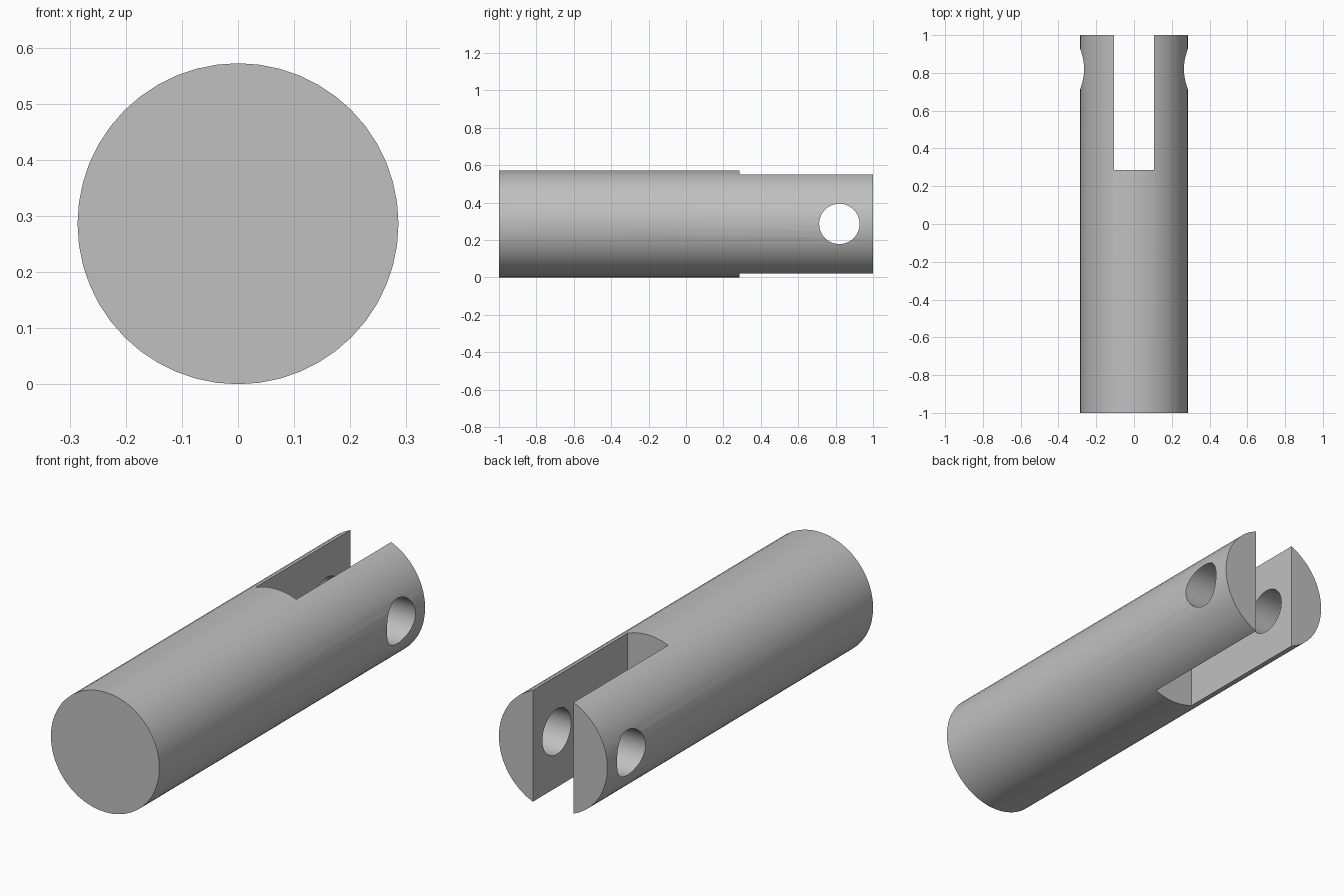
import bpy
from math import pi

cube = bpy.data.objects.get("Cube")
if cube:
    bpy.data.objects.remove(cube, do_unlink=True)

R = 0.286           # pin radius, also the height of its axis
SLOT_W = 0.214      # gap between the fork arms
SLOT_Y = 0.286      # floor of the slot
HOLE_R = 0.108
HOLE_Y = 0.82

# Material
grey = bpy.data.materials.new("plain_grey")
grey.use_nodes = True
colour = (0.53, 0.53, 0.53, 1)
grey.diffuse_color = colour
grey.node_tree.nodes["Principled BSDF"].inputs["Base Color"].default_value = colour


def cylinder(name, radius, length, location, rotation, sides):
    bpy.ops.mesh.primitive_cylinder_add(
        vertices=sides, radius=radius, depth=length,
        location=location, rotation=rotation)
    obj = bpy.context.object
    obj.name = name
    obj.data.materials.append(grey)
    return obj


def cut(target, cutter):
    cutter.hide_render = True
    mod = target.modifiers.new("cut", 'BOOLEAN')
    mod.operation = 'DIFFERENCE'
    mod.solver = 'EXACT'
    mod.object = cutter
    bpy.ops.object.select_all(action='DESELECT')
    target.select_set(True)
    bpy.context.view_layer.objects.active = target
    bpy.ops.object.modifier_apply(modifier=mod.name)
    bpy.data.objects.remove(cutter, do_unlink=True)


# Round body along y
body = cylinder("clevis_pin", R, 2, (0, 0, R), (pi / 2, 0, 0), 48)

# Open slot that forms the two fork arms
slot_len = 1.1 - SLOT_Y
bpy.ops.mesh.primitive_cube_add(size=1, location=(0, SLOT_Y + slot_len / 2, R))
slot = bpy.context.object
slot.name = "slot_cutter"
slot.scale = (SLOT_W, slot_len, 1)
slot.data.materials.append(grey)
cut(body, slot)

# Cross hole through both arms
hole = cylinder("hole_cutter", HOLE_R, 1, (0, HOLE_Y, R), (0, pi / 2, 0), 48)
cut(body, hole)

# Smooth round surfaces with crisp rims
bpy.ops.object.shade_smooth_by_angle(angle=pi / 6)
